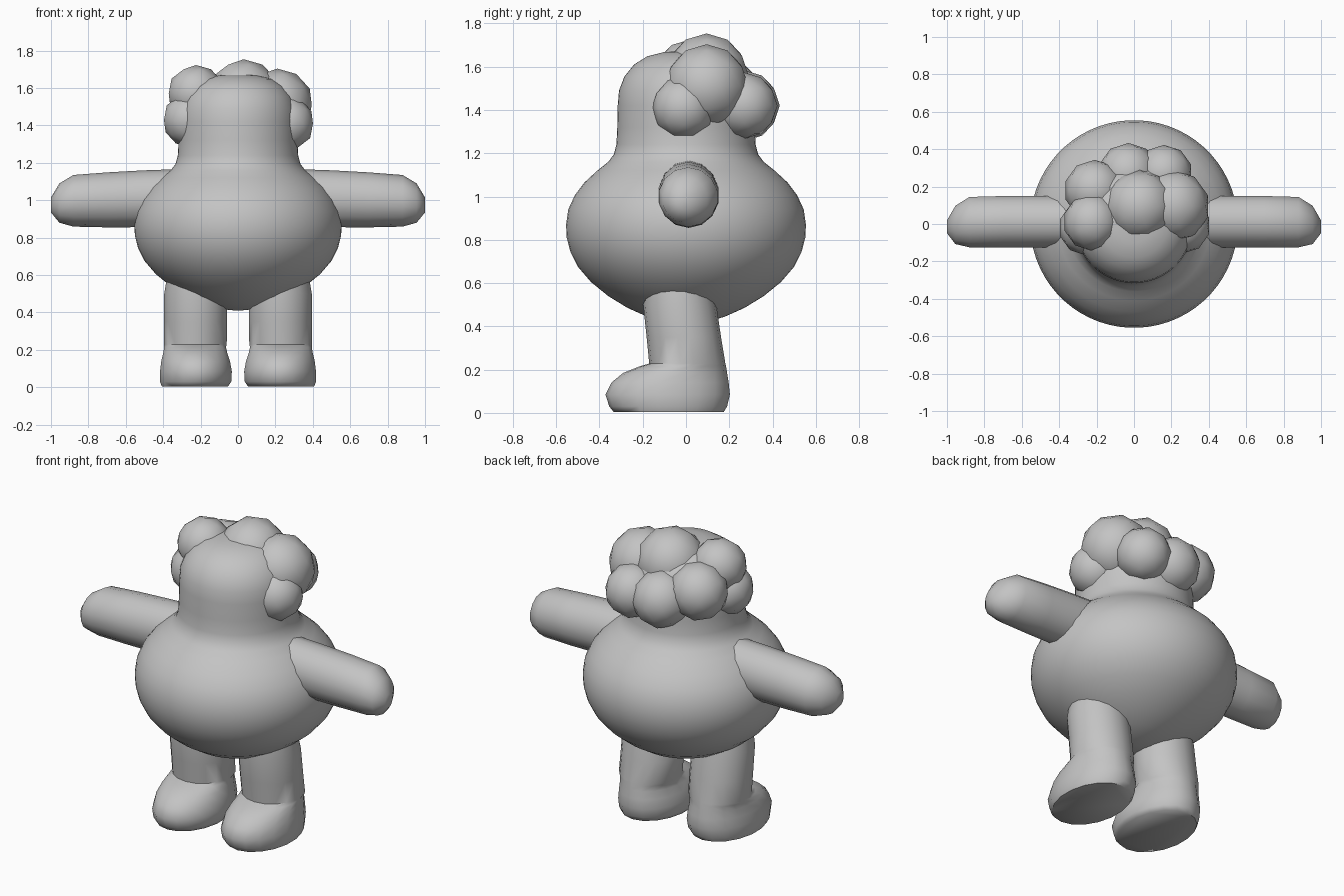
import bpy, bmesh, math

clay = bpy.data.materials.new("grey_clay")
clay.diffuse_color = (0.55, 0.55, 0.55, 1)


def finish(name, bm, angle=60):
    bmesh.ops.recalc_face_normals(bm, faces=bm.faces)
    me = bpy.data.meshes.new(name)
    bm.to_mesh(me)
    bm.free()
    ob = bpy.data.objects.new(name, me)
    bpy.context.collection.objects.link(ob)
    me.materials.append(clay)
    bpy.ops.object.select_all(action='DESELECT')
    ob.select_set(True)
    bpy.context.view_layer.objects.active = ob
    bpy.ops.object.shade_smooth_by_angle(angle=math.radians(angle))
    return ob


def loft(name, rings, place, sides, angle=60):
    """Skin rings of (position, centre u, centre v, radius u, radius v)."""
    bm = bmesh.new()
    loops = []
    for t, cu, cv, ru, rv in rings:
        loops.append([bm.verts.new(place(
            t,
            cu + ru * math.cos(2 * math.pi * (i + 0.5) / sides),
            cv + rv * math.sin(2 * math.pi * (i + 0.5) / sides)))
            for i in range(sides)])
    for a, b in zip(loops, loops[1:]):
        for i in range(sides):
            j = (i + 1) % sides
            bm.faces.new((a[i], a[j], b[j], b[i]))
    bm.faces.new(loops[0])
    bm.faces.new(loops[-1])
    return finish(name, bm, angle)


# Body and head: one turned profile (radius, height)
profile = [(0.01, 0.41), (0.09, 0.418), (0.18, 0.445), (0.27, 0.485),
           (0.36, 0.54), (0.44, 0.605), (0.50, 0.675), (0.535, 0.745),
           (0.552, 0.81), (0.555, 0.87), (0.545, 0.94), (0.515, 1.005),
           (0.47, 1.065), (0.41, 1.12), (0.36, 1.16), (0.334, 1.195),
           (0.322, 1.24), (0.318, 1.32), (0.316, 1.42), (0.31, 1.49),
           (0.285, 1.555), (0.24, 1.61), (0.18, 1.648), (0.10, 1.668),
           (0.01, 1.672)]
loft("body_and_head", [(z, 0, 0, r, r) for r, z in profile],
     lambda t, u, v: (u, v, t), 64)

# Arms: blunt tapered tubes reaching sideways
arm = [(0.30, 0.012, 1.012, 0.142, 0.155), (0.50, 0.012, 1.008, 0.142, 0.152),
       (0.70, 0.012, 1.002, 0.141, 0.147), (0.88, 0.010, 0.997, 0.138, 0.138),
       (0.955, -0.005, 0.985, 0.105, 0.105), (1.0, -0.015, 0.975, 0.035, 0.04)]

# Legs with feet, from the sole upwards: (height, x range, y range)
leg_spans = [(0.005, 0.05, 0.41, -0.335, 0.175), (0.03, 0.033, 0.42, -0.355, 0.19),
             (0.085, 0.03, 0.42, -0.372, 0.203), (0.14, 0.04, 0.413, -0.345, 0.197),
             (0.185, 0.055, 0.402, -0.29, 0.19), (0.215, 0.062, 0.397, -0.215, 0.185),
             (0.228, 0.058, 0.397, -0.17, 0.182), (0.35, 0.055, 0.397, -0.182, 0.162),
             (0.50, 0.055, 0.397, -0.198, 0.140), (0.60, 0.07, 0.38, -0.19, 0.115)]
leg = [(z, (a + b) / 2, (c + d) / 2, (b - a) / 2, (d - c) / 2)
       for z, a, b, c, d in leg_spans]

for side, s in (("left", -1), ("right", 1)):
    loft(side + "_arm", arm, lambda t, u, v: (s * t, u, v), 14)
    loft(side + "_leg", leg, lambda t, u, v: (s * u, v, t), 18)

# Hair: faceted-outline balls clustered on the crown and back (x, y, z, radius)
curls = [(0.03, 0.095, 1.56, 0.19), (0.21, 0.095, 1.51, 0.19),
         (0.26, -0.01, 1.41, 0.145), (0.16, 0.27, 1.42, 0.15),
         (-0.03, 0.27, 1.42, 0.16), (-0.21, 0.18, 1.48, 0.16),
         (-0.225, 0.01, 1.57, 0.15), (-0.255, -0.02, 1.43, 0.145)]
for n, (x, y, z, r) in enumerate(curls, 1):
    bm = bmesh.new()
    bmesh.ops.create_icosphere(bm, subdivisions=2, radius=r * 1.02)
    bmesh.ops.translate(bm, verts=bm.verts, vec=(x, y, z))
    finish(f"hair_curl_{n}", bm)
